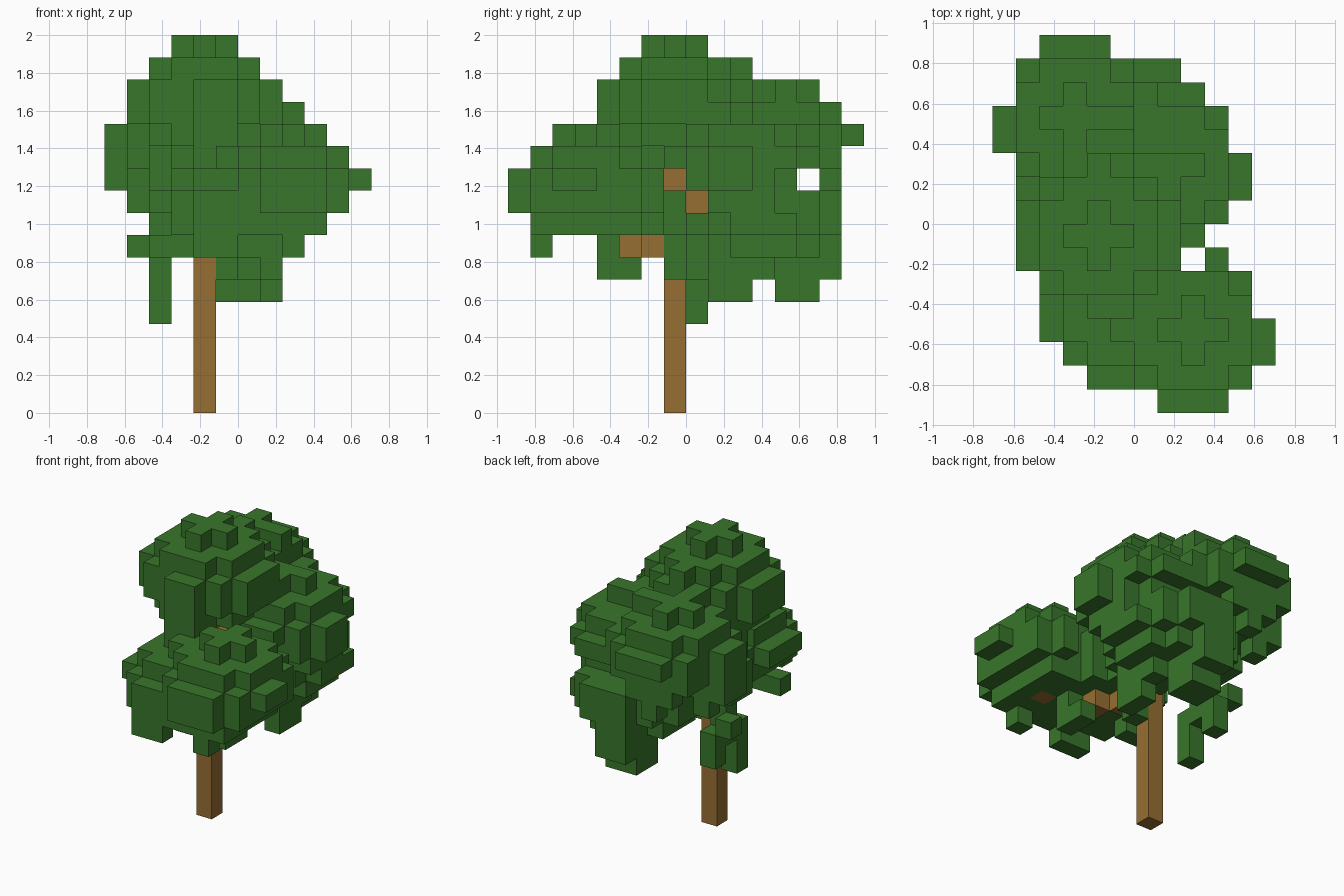
import bpy
import bmesh
from mathutils import Vector

if "Cube" in bpy.data.objects:
    bpy.data.objects.remove(bpy.data.objects["Cube"], do_unlink=True)

UNIT = 2 / 17                      # edge of one block
ORIGIN = Vector((-6, -8, 0))       # corner of the block grid
REACH = {1: 1, 2: 5, 3: 10}        # squared reach of each disc size


def material(name, rgb):
    mat = bpy.data.materials.new(name)
    mat.use_nodes = True
    mat.diffuse_color = (*rgb, 1)
    bsdf = mat.node_tree.nodes["Principled BSDF"]
    bsdf.inputs["Base Color"].default_value = (*rgb, 1)
    bsdf.inputs["Roughness"].default_value = 0.9
    return mat


def disc(cx, cy, z, r):
    span = range(-r, r + 1)
    return {(cx + a, cy + b, z) for a in span for b in span
            if a * a + b * b <= REACH[r]}


def clump(cx, cy, top, sizes=(1, 2, 3, 3, 2)):
    cells = set()
    for step, r in enumerate(sizes):
        cells |= disc(cx, cy, top - step, r)
    return cells


def column(x, y, low, high):
    return {(x, y, z) for z in range(low, high + 1)}


def block_object(name, cells, mat):
    # outer skin only: a quad wherever a block has no neighbour
    bm = bmesh.new()
    axes = [Vector((1, 0, 0)), Vector((0, 1, 0)), Vector((0, 0, 1))]
    for cell in sorted(cells):
        centre = Vector(cell) + Vector((0.5, 0.5, 0.5))
        for n in range(3):
            for sign in (-1, 1):
                out = axes[n] * sign
                if tuple(int(v) for v in Vector(cell) + out) in cells:
                    continue
                u = axes[(n + 1) % 3] / 2
                v = axes[(n + 2) % 3] / 2 * sign
                mid = centre + out / 2
                bm.faces.new([bm.verts.new((mid + p + ORIGIN) * UNIT)
                              for p in (-u - v, u - v, u + v, v - u)])
    bmesh.ops.remove_doubles(bm, verts=bm.verts, dist=UNIT / 100)
    mesh = bpy.data.meshes.new(name)
    bm.to_mesh(mesh)
    bm.free()
    mesh.materials.append(mat)
    obj = bpy.data.objects.new(name, mesh)
    bpy.context.collection.objects.link(obj)
    return obj


leaf_green = material("leaf_green", (0.04, 0.182, 0.024))
bark_brown = material("bark_brown", (0.31, 0.157, 0.033))

# Trunk and stepped branches
trunk = column(4, 7, 0, 14)
branches = {
    (5, 6, 7), (6, 5, 7), (7, 4, 8), (8, 3, 8), (8, 3, 9),       # front
    (5, 7, 10), (5, 8, 9), (5, 9, 8), (6, 10, 8), (6, 11, 9),    # back left
    (6, 9, 10), (7, 10, 10),
    (4, 8, 9), (3, 9, 10), (3, 10, 10), (3, 11, 10), (3, 12, 10),  # back right
}
wood = trunk | branches

# Rounded leaf clumps
leaves = (clump(4, 7, 16) | clump(8, 3, 12) | clump(3, 12, 14)
          | clump(7, 10, 13) | clump(6, 11, 11)
          | clump(5, 4, 11, (1, 2, 3, 3)))


# Gaps in the foliage
def is_gap(x, y, z):
    return ((y == 13 and z == 10)
            or (x, y) in {(8, 6), (11, 4), (10, 11), (0, 13)}
            or (y == 15 and z != 12)
            or (x == 11 and z != 10)
            or (x in (2, 10) and z == 8)
            or (x == 9 and y == 12 and z in (9, 10))
            or (x, y, z) == (7, 11, 13)
            or (x == 3 and y == 4 and z > 12)
            or (y == 7 and z == 10 and x > 5)
            or (y == 8 and z == 9 and x > 5)
            or (y in (5, 6) and z == 7 and x > 5))


leaves = {c for c in leaves if not is_gap(*c)}

# Hanging leaves: x, y, lowest block, highest block
for strand in [
    (2, 8, 4, 6), (2, 9, 6, 10), (2, 10, 5, 6), (1, 10, 7, 7),
    (1, 10, 9, 10), (1, 9, 9, 10), (2, 8, 9, 11),
    (2, 4, 7, 7), (4, 1, 7, 8), (5, 1, 7, 8), (8, 1, 7, 8),
    (3, 4, 7, 7), (7, 4, 6, 7), (7, 5, 6, 6), (6, 4, 7, 7), (5, 7, 6, 8),
    (5, 12, 5, 7), (6, 12, 5, 7), (5, 13, 5, 8), (6, 13, 5, 8),
    (5, 14, 6, 8), (6, 14, 6, 8), (7, 11, 6, 7),
    (7, 9, 5, 8), (7, 10, 5, 7), (6, 8, 6, 8),
    (4, 4, 12, 12), (5, 4, 12, 12), (5, 5, 11, 12), (4, 6, 10, 12),
    (0, 11, 10, 11), (0, 12, 10, 11), (1, 12, 9, 10), (3, 14, 9, 10),
    (5, 12, 14, 14), (4, 10, 15, 15),
]:
    leaves |= column(*strand)
leaves -= wood

block_object("trunk", trunk, bark_brown)
block_object("branches", branches - trunk, bark_brown)
block_object("foliage", leaves, leaf_green)
